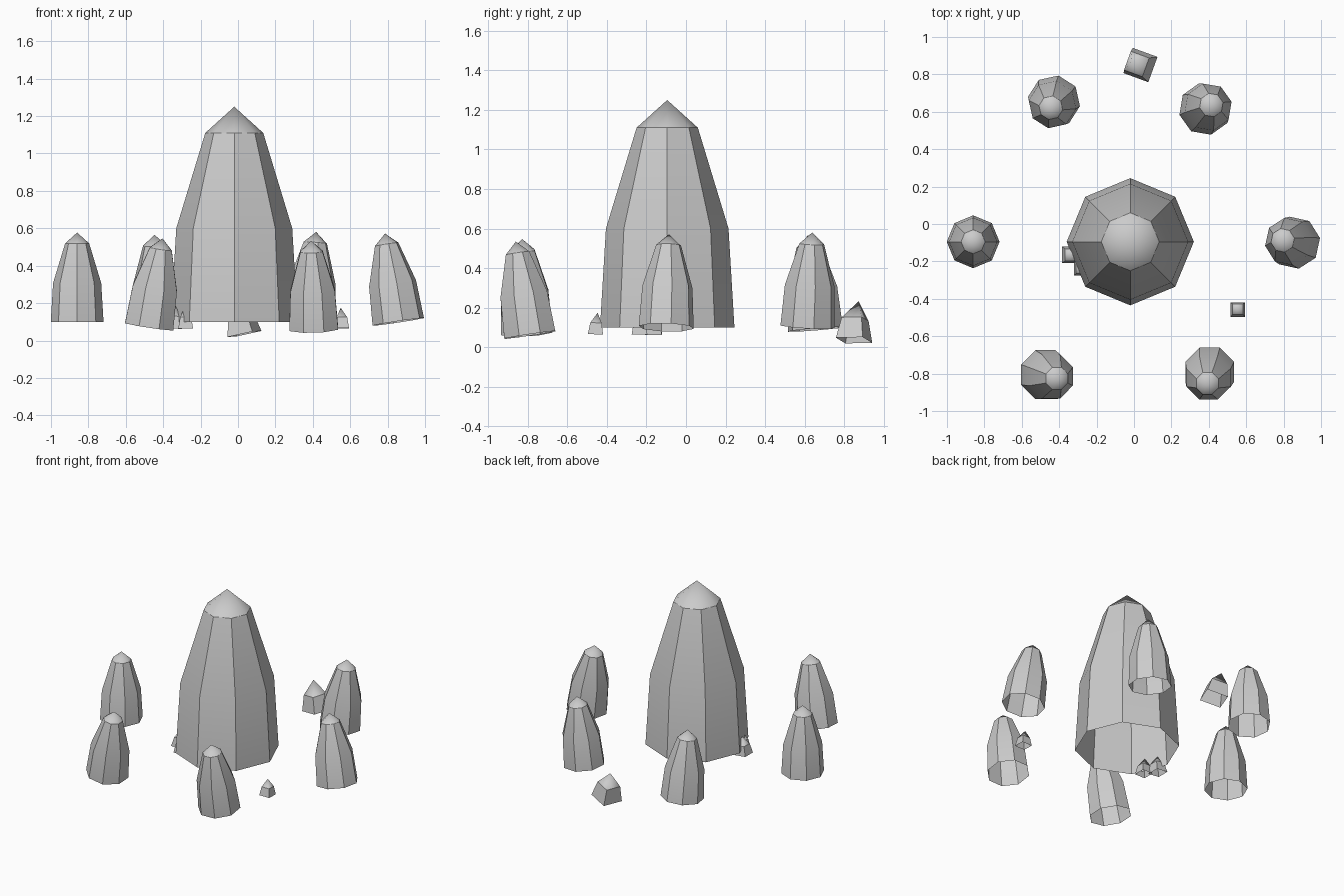
import bpy, bmesh, math
from mathutils import Vector, Matrix

cube = bpy.data.objects.get("Cube")
if cube:
    bpy.data.objects.remove(cube, do_unlink=True)

stone = bpy.data.materials.new("grey_stone")
stone.use_nodes = True
GREY = (0.6, 0.6, 0.6, 1)
stone.diffuse_color = GREY
stone.node_tree.nodes["Principled BSDF"].inputs["Base Color"].default_value = GREY


def tapered(name, rings, apex, sides, base, lean, scale, turn, sharp_rings):
    """Open-bottomed tapered stone: rings of (radius, height) closed by an apex."""
    bm = bmesh.new()
    loops = []
    for r, z in rings:
        angles = [2 * math.pi * i / sides for i in range(sides)]
        loops.append([bm.verts.new((r * math.cos(a), r * math.sin(a), z)) for a in angles])
    tip = bm.verts.new(apex)
    for i in range(sides):
        j = (i + 1) % sides
        for low, high in zip(loops, loops[1:]):
            bm.faces.new((low[i], low[j], high[j], high[i])).smooth = True
            bm.edges.get((low[i], high[i])).smooth = False
        bm.faces.new((loops[-1][i], loops[-1][j], tip)).smooth = True
        for k in sharp_rings:
            bm.edges.get((loops[k][i], loops[k][j])).smooth = False
    # turn about its own axis, then lean the axis towards the given offset
    axis = Vector((lean[0], lean[1], 1))
    tilt = Vector((0, 0, 1)).rotation_difference(axis).to_matrix().to_4x4()
    spin = Matrix.Rotation(math.radians(turn), 4, "Z")
    bm.transform(Matrix.Translation(base) @ tilt @ spin @ Matrix.Scale(scale, 4))
    mesh = bpy.data.meshes.new(name)
    bm.to_mesh(mesh)
    bm.free()
    mesh.materials.append(stone)
    obj = bpy.data.objects.new(name, mesh)
    bpy.context.collection.objects.link(obj)
    return obj


# Spires: one tall, six small leaning around it
SPIRE = [(0.34, 0), (0.31, 0.5), (0.155, 1.01)]


def spire(name, base, lean=(0, 0), scale=0.415, turn=0):
    tapered(name, SPIRE, (0, 0, 1.15), 8, base, lean, scale, turn, [2])


spire("main_spire", (-0.02, -0.095, 0.1), scale=1)
spire("right_spire", (-0.86, -0.095, 0.1))
spire("front_right_spire", (-0.475, -0.805, 0.075), (0.15, -0.05), turn=22.5)
spire("front_left_spire", (0.405, -0.79, 0.062), (-0.03, -0.15), turn=22.5)
spire("left_spire", (0.857, -0.1, 0.1), (-0.15, 0.03), turn=10)
spire("back_right_spire", (-0.428, 0.655, 0.09), (-0.04, -0.08), turn=-10)
spire("back_left_spire", (0.38, 0.615, 0.105), (0.08, 0.05), turn=13)

# Loose rocks: square base, narrower shoulder, off-centre peak
ROCK = [(0.7, 0), (0.52, 0.75)]


def rock(name, base, lean, scale, turn):
    tapered(name, ROCK, (0, 0.1, 1.4), 4, base, lean, scale, turn, [1])


rock("back_rock", (0.035, 0.85, 0.035), (-0.2, 0.05), 0.145, 25)
rock("front_pebble", (0.555, -0.458, 0.065), (0, 0.05), 0.078, 45)
rock("right_pebble_large", (-0.342, -0.165, 0.065), (0.1, 0), 0.088, 45)
rock("right_pebble_small", (-0.28, -0.235, 0.065), (0, 0), 0.08, 45)
